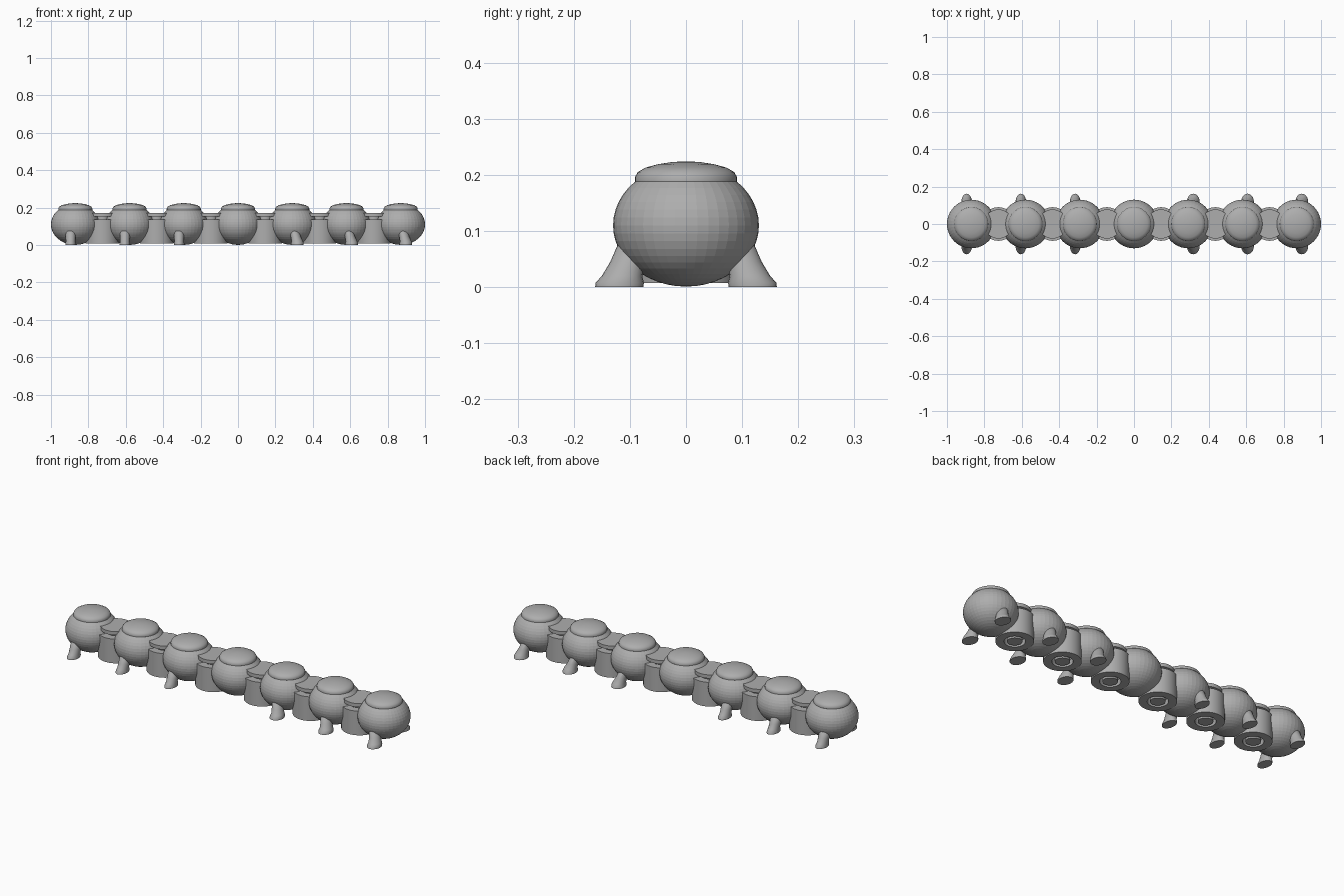
import bpy, bmesh, math

cube = bpy.data.objects.get("Cube")
if cube:
    bpy.data.objects.remove(cube, do_unlink=True)

GREY = (0.42, 0.42, 0.42, 1)
grey = bpy.data.materials.new("plain grey")
grey.use_nodes = True
grey.diffuse_color = GREY
grey.node_tree.nodes["Principled BSDF"].inputs["Base Color"].default_value = GREY

SPACING = 0.29
BODY_Z = 0.11


def finish(name, bm, smooth=True):
    """Turn a bmesh into a named grey object."""
    bmesh.ops.recalc_face_normals(bm, faces=bm.faces)
    mesh = bpy.data.meshes.new(name)
    bm.to_mesh(mesh)
    bm.free()
    mesh.materials.append(grey)
    obj = bpy.data.objects.new(name, mesh)
    bpy.context.collection.objects.link(obj)
    if smooth:
        bpy.ops.object.select_all(action='DESELECT')
        obj.select_set(True)
        bpy.context.view_layer.objects.active = obj
        bpy.ops.object.shade_smooth_by_angle(angle=math.radians(35))
    return obj


def loft(name, rings, closed=False, sides=40):
    """Skin a stack of ellipses given as (x, y, z, radius x, radius y)."""
    bm = bmesh.new()
    loops = []
    for x, y, z, rx, ry in rings:
        angles = [2 * math.pi * i / sides for i in range(sides)]
        loops.append([bm.verts.new((x + rx * math.cos(a), y + ry * math.sin(a), z))
                      for a in angles])
    pairs = list(zip(loops, loops[1:]))
    if closed:
        pairs.append((loops[-1], loops[0]))
    else:
        bm.faces.new(loops[0])
        bm.faces.new(loops[-1])
    for low, high in pairs:
        for i in range(sides):
            j = (i + 1) % sides
            bm.faces.new((low[i], low[j], high[j], high[i]))
    return finish(name, bm)


def turned(name, x, profile, closed=False):
    """Lathe a (radius, height) profile about a vertical axis at x."""
    return loft(name, [(x, 0, z, r, r) for r, z in profile], closed)


def body(x, number):
    bm = bmesh.new()
    bmesh.ops.create_uvsphere(bm, u_segments=40, v_segments=24, radius=1)
    bmesh.ops.scale(bm, vec=(0.13, 0.13, 0.109), verts=bm.verts)
    bmesh.ops.translate(bm, vec=(x, 0, BODY_Z), verts=bm.verts)
    finish(f"body_{number}", bm, smooth=False)
    # Domed lid with a rounded rim
    turned(f"lid_{number}", x, [
        (0.078, 0.17), (0.086, 0.182), (0.091, 0.188), (0.091, 0.196),
        (0.086, 0.205), (0.072, 0.213), (0.05, 0.219), (0.025, 0.223), (0.004, 0.224)])


def leg(x, side, number, label):
    # Legs on the +x half are broader and splay outward
    if x > 0:
        top_x, foot_x, foot_r = x + 0.01, x + 0.027, 0.034
    else:
        top_x, foot_x, foot_r = x - 0.025, x - 0.025, 0.028
    mid_x = (top_x + foot_x) / 2
    loft(f"{label}_leg_{number}", [
        (foot_x, side * 0.119, 0, foot_r, 0.043),
        (foot_x, side * 0.118, 0.008, foot_r, 0.043),
        (foot_x, side * 0.114, 0.02, foot_r * 0.9, 0.036),
        (mid_x, side * 0.104, 0.045, 0.027, 0.031),
        (top_x, side * 0.092, 0.075, 0.026, 0.03),
        (top_x, side * 0.08, 0.09, 0.018, 0.02)], sides=24)


def joint(x, number):
    # Socket with a round hole through it
    turned(f"socket_{number}", x, [
        (0.05, 0.007), (0.09, 0.007), (0.09, 0.137), (0.05, 0.137)], closed=True)
    # Pin and the disc on top of it
    turned(f"hinge_pin_{number}", x, [
        (0.036, 0.007), (0.036, 0.153), (0.078, 0.153), (0.078, 0.172)])
    # Bar joining the disc to the body
    bm = bmesh.new()
    bmesh.ops.create_cube(bm, size=1)
    bmesh.ops.scale(bm, vec=(0.1, 0.1, 0.019), verts=bm.verts)
    inward = -math.copysign(0.06, x)
    bmesh.ops.translate(bm, vec=(x + inward, 0, 0.162), verts=bm.verts)
    finish(f"hinge_arm_{number}", bm, smooth=False)


# Seven bodies, legs on all but the middle one
for n in range(7):
    cx = (n - 3) * SPACING
    body(cx, n + 1)
    if n != 3:
        for side, label in ((-1, "front"), (1, "back")):
            leg(cx, side, n + 1, label)

# Six hinges between the bodies
for n in range(6):
    joint((n - 2.5) * SPACING, n + 1)
